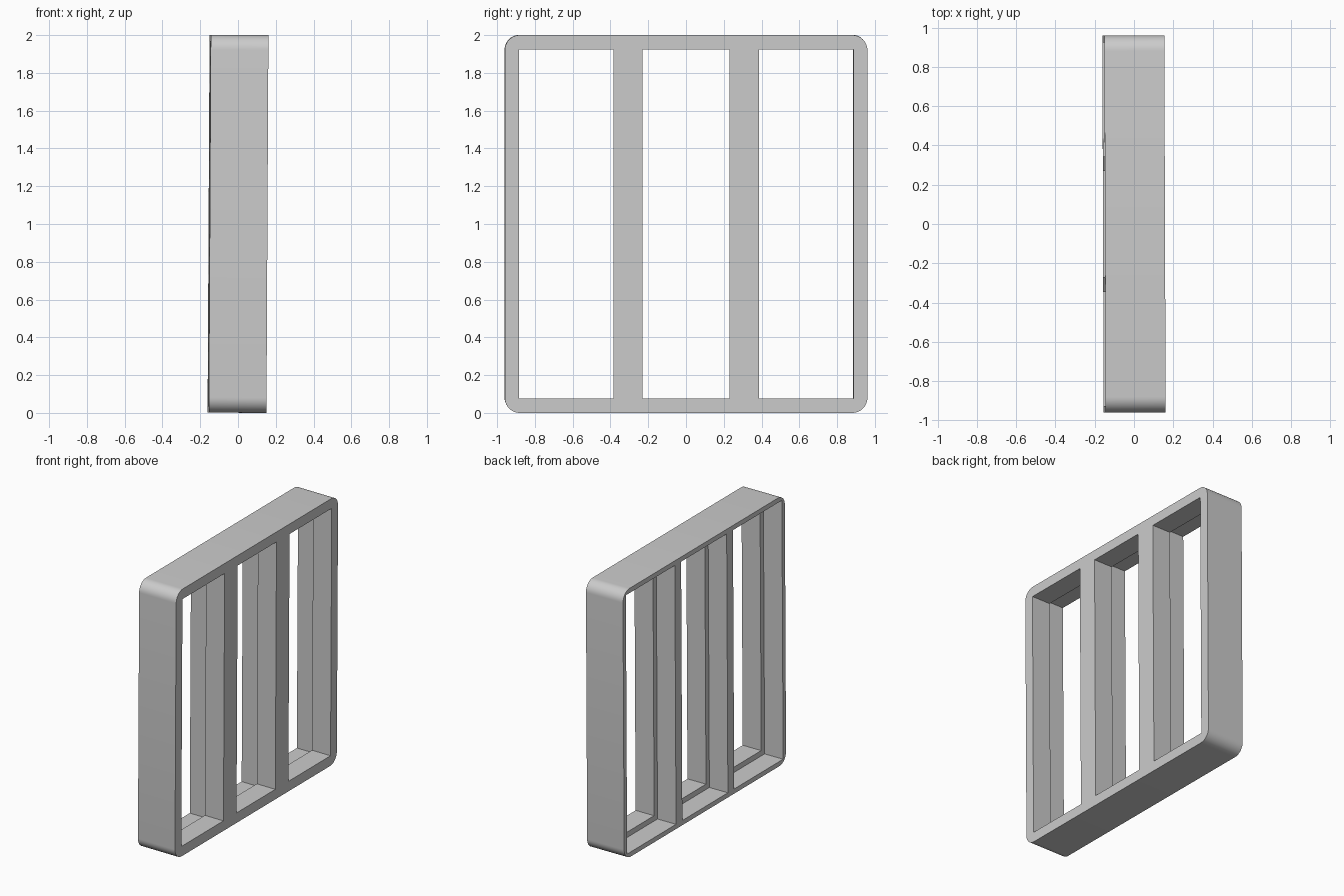
import bpy
import bmesh
from math import radians
from mathutils import Euler, Matrix, Vector

if "Cube" in bpy.data.objects:
    bpy.data.objects.remove(bpy.data.objects["Cube"])

DEPTH, WIDTH, HEIGHT = 0.305, 1.92, 2.0
RIM, STEP, RADIUS = 0.075, 0.04, 0.08
BAR_INNER, BAR_OUTER = 0.23, 0.385

grey = bpy.data.materials.new("light_grey")
grey.use_nodes = True
colour = (0.6, 0.6, 0.6, 1)
grey.diffuse_color = colour
grey.node_tree.nodes["Principled BSDF"].inputs["Base Color"].default_value = colour


def box(name, low, high, corner_radius=0):
    """Box between two corners, optionally rounding the edges along x."""
    low, high = Vector(low), Vector(high)
    bm = bmesh.new()
    bmesh.ops.create_cube(bm, size=1, matrix=Matrix.Translation((low + high) / 2)
                          @ Matrix.Diagonal((*(high - low), 1)))
    if corner_radius:
        edges = [e for e in bm.edges
                 if abs(e.verts[0].co.x - e.verts[1].co.x) > DEPTH / 2]
        bmesh.ops.bevel(bm, geom=edges, offset=corner_radius, segments=10,
                        profile=0.5, affect='EDGES')
    mesh = bpy.data.meshes.new(name)
    bm.to_mesh(mesh)
    bm.free()
    mesh.materials.append(grey)
    obj = bpy.data.objects.new(name, mesh)
    bpy.context.collection.objects.link(obj)
    return obj


def cut(target, cutter):
    mod = target.modifiers.new("cut", 'BOOLEAN')
    mod.operation, mod.solver, mod.object = 'DIFFERENCE', 'EXACT', cutter
    bpy.ops.object.modifier_apply(modifier=mod.name)
    bpy.data.objects.remove(cutter)


# Rounded slab
half_w, half_h = WIDTH / 2, HEIGHT / 2
frame = box("divided_frame", (-DEPTH / 2, -half_w, -half_h),
            (DEPTH / 2, half_w, half_h), RADIUS)
bpy.context.view_layer.objects.active = frame
frame.select_set(True)

# Three through openings, each with a wider recess on the -x half
inner_w, inner_h = half_w - RIM, half_h - RIM
for y0, y1 in ((-inner_w, -BAR_OUTER), (-BAR_INNER, BAR_INNER), (BAR_OUTER, inner_w)):
    cut(frame, box("opening_cutter", (-1, y0, -inner_h), (1, y1, inner_h)))
    cut(frame, box("recess_cutter", (-1, y0 - STEP, -inner_h - STEP),
                   (0, y1 + STEP, inner_h + STEP)))

# Slight lean, standing on the ground
frame.data.transform(Euler((0, radians(0.3), radians(0.2))).to_matrix().to_4x4())
lowest = min(v.co.z for v in frame.data.vertices)
frame.data.transform(Matrix.Translation((0, 0, -lowest)))
bpy.ops.object.shade_smooth_by_angle(angle=radians(30))
